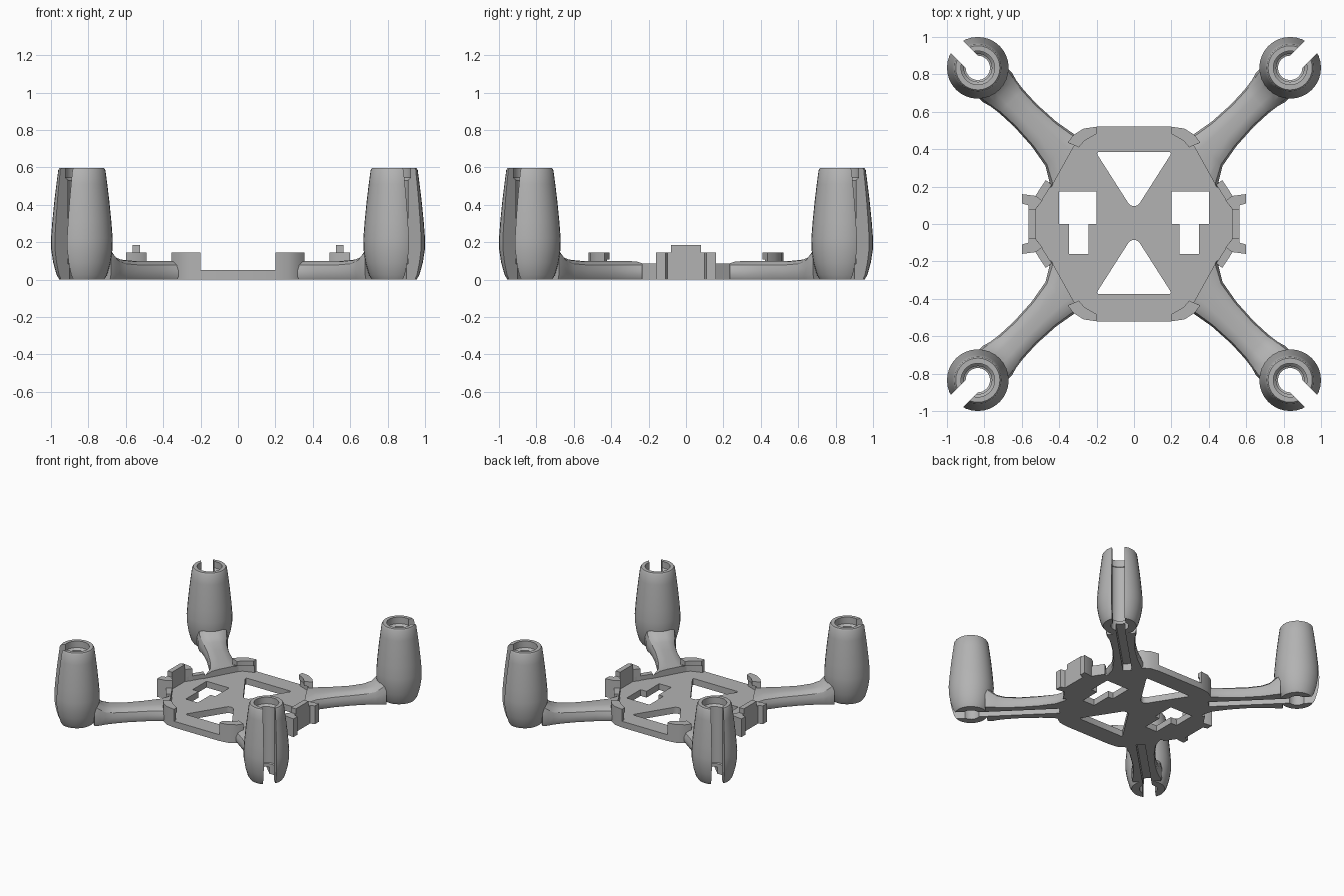
import bpy, bmesh, math
from mathutils import Vector, Matrix

cube = bpy.data.objects.get("Cube")
if cube:
    bpy.data.objects.remove(cube, do_unlink=True)

GREY = (0.45, 0.45, 0.45, 1)
grey = bpy.data.materials.new("plain grey plastic")
grey.use_nodes = True
grey.diffuse_color = GREY
grey.node_tree.nodes["Principled BSDF"].inputs["Base Color"].default_value = GREY
DIAG = Matrix.Rotation(math.pi / 4, 4, 'Z')
POD = 0.835
POD_D = POD * math.sqrt(2)


def finish(name, bm):
    bmesh.ops.recalc_face_normals(bm, faces=bm.faces)
    mesh = bpy.data.meshes.new(name)
    bm.to_mesh(mesh)
    bm.free()
    mesh.materials.append(grey)
    ob = bpy.data.objects.new(name, mesh)
    bpy.context.collection.objects.link(ob)
    return ob


def prism(name, pts, z0, z1, rounding=0):
    bm = bmesh.new()
    face = bm.faces.new([bm.verts.new((x, y, z0)) for x, y in pts])
    geom = bmesh.ops.extrude_face_region(bm, geom=[face])["geom"]
    top = [v for v in geom if isinstance(v, bmesh.types.BMVert)]
    bmesh.ops.translate(bm, verts=top, vec=(0, 0, z1 - z0))
    if rounding:
        edges = [e for e in bm.edges if abs(e.verts[0].co.z - e.verts[1].co.z) > 1e-4]
        bmesh.ops.bevel(bm, geom=edges, offset=rounding, segments=4,
                        profile=0.5, affect='EDGES')
    return finish(name, bm)


def rect(name, x0, x1, y0, y1, z0, z1):
    return prism(name, [(x0, y0), (x1, y0), (x1, y1), (x0, y1)], z0, z1)


def loft(bm, rings, closed_ends=True):
    rows = [[bm.verts.new(p) for p in ring] for ring in rings]
    for a, b in zip(rows, rows[1:]):
        for i in range(len(a)):
            j = (i + 1) % len(a)
            bm.faces.new((a[i], a[j], b[j], b[i]))
    if closed_ends:
        bm.faces.new(rows[0])
        bm.faces.new(rows[-1])


def lathe(name, profile, n=32):
    bm = bmesh.new()
    loft(bm, [[(POD + r * math.cos(2 * math.pi * i / n),
                POD + r * math.sin(2 * math.pi * i / n), z) for i in range(n)]
              for r, z in profile])
    return finish(name, bm)


def apply(ob, kind, **settings):
    mod = ob.modifiers.new(kind.lower(), kind)
    for key, value in settings.items():
        setattr(mod, key, value)
    bpy.ops.object.select_all(action='DESELECT')
    bpy.context.view_layer.objects.active = ob
    ob.select_set(True)
    bpy.ops.object.modifier_apply(modifier=mod.name)


def combine(ob, other, operation):
    apply(ob, 'BOOLEAN', object=other, operation=operation, solver='EXACT')
    bpy.data.objects.remove(other, do_unlink=True)


def mirror(ob, x=True, y=True):
    apply(ob, 'MIRROR', use_axis=(x, y, False), use_mirror_merge=False)


def smooth(ob, angle=30):
    bpy.ops.object.select_all(action='DESELECT')
    bpy.context.view_layer.objects.active = ob
    ob.select_set(True)
    bpy.ops.object.shade_smooth_by_angle(angle=math.radians(angle))


# Centre plate with triangular windows and stepped slots
quarter = [(0.2, 0.52), (0.27, 0.505), (0.32, 0.465), (0.455, 0.22), (0.53, 0.1)]
outline = quarter + [(x, -y) for x, y in reversed(quarter)]
outline += [(-x, -y) for x, y in quarter] + [(-x, y) for x, y in reversed(quarter)]
plate = prism("centre_plate", outline, 0, 0.05)
for base, apex in ((0.385, 0.095), (-0.375, -0.085)):
    combine(plate, prism("window_cutter", [(-0.205, base), (0.205, base), (0.02, apex), (-0.02, apex)],
                         -0.1, 0.2, 0.02), 'DIFFERENCE')
for s in (-1, 1):
    tee = [(0.2, 0.175), (0.4, 0.175), (0.4, 0), (0.348, 0),
           (0.348, -0.16), (0.242, -0.16), (0.242, 0), (0.2, 0)]
    combine(plate, prism("slot_cutter", [(s * x, y) for x, y in tee], -0.1, 0.2), 'DIFFERENCE')

# Flared arm, trimmed where it meets the plate
bm = bmesh.new()
stations = [(0.40, 0.21, 0.10), (0.474, 0.163, 0.10), (0.555, 0.115, 0.10),
            (0.68, 0.093, 0.10), (0.82, 0.085, 0.10), (0.93, 0.09, 0.108),
            (0.99, 0.098, 0.125), (1.03, 0.11, 0.16), (1.07, 0.11, 0.2)]
section = [(-0.93, 0), (-1, 0.15), (-1, 0.5), (-0.9, 0.78), (-0.65, 0.95), (-0.3, 1)]
section += [(-u, v) for u, v in reversed(section)]
loft(bm, [[DIAG @ Vector((d, u * w, v * h)) for u, v in section] for d, w, h in stations])
cut = bmesh.ops.bisect_plane(bm, geom=bm.verts[:] + bm.edges[:] + bm.faces[:],
                             plane_co=(0.435, 0.21, 0), plane_no=(0.27, 0.15, 0), clear_inner=True)
bmesh.ops.holes_fill(bm, edges=[e for e in bm.edges if e.is_boundary])
arms = finish("motor_arms", bm)

# Motor pod with bore, outward slot and wire channel
pod = lathe("motor_pod", [(0.12, 0), (0.135, 0.025), (0.153, 0.09), (0.164, 0.16), (0.165, 0.22),
                          (0.158, 0.31), (0.147, 0.42), (0.136, 0.51), (0.126, 0.585), (0.118, 0.597)])
combine(arms, pod, 'UNION')
bore = lathe("bore_cutter", [(0.065, -0.1), (0.065, 0.08), (0.075, 0.085),
                             (0.075, 0.53), (0.09, 0.545), (0.09, 0.7)])
combine(arms, bore, 'DIFFERENCE')


def diagonal_cut(d0, d1, half, z1):
    corners = [DIAG @ Vector((d, w, 0)) for d, w in ((d0, -half), (d1, -half), (d1, half), (d0, half))]
    combine(arms, prism("cutter", [(p.x, p.y) for p in corners], -0.1, z1), 'DIFFERENCE')


diagonal_cut(POD_D, POD_D + 0.4, 0.046, 0.8)
diagonal_cut(0.54, POD_D, 0.032, 0.055)
mirror(arms)

# Hooked corner clips: outer wall and overhanging cap
wall = prism("corner_clip_walls", [(0.2, 0.52), (0.27, 0.51), (0.325, 0.475), (0.355, 0.435),
                                   (0.325, 0.422), (0.285, 0.465), (0.2, 0.495)], 0, 0.11)
cap = prism("corner_clip_caps", [(0.2, 0.52), (0.27, 0.51), (0.325, 0.475), (0.355, 0.435),
                                 (0.295, 0.41), (0.265, 0.445), (0.2, 0.482)], 0.108, 0.145)
# Low rim, prongs and end wall on each side
rim = prism("side_rims", [(0.44, 0.21), (0.472, 0.235), (0.56, 0.1), (0.515, 0.09)], 0, 0.085)
prong = prism("side_prongs", [(0.49, 0.125), (0.525, 0.15), (0.6, 0.16), (0.6, 0.11),
                              (0.565, 0.1), (0.565, 0.08), (0.525, 0.08)], 0, 0.145)
end = rect("side_end_walls", 0.525, 0.565, -0.08, 0.08, 0, 0.185)
for ob in (wall, cap, rim, prong):
    mirror(ob)
mirror(end, y=False)
for ob in (plate, arms, wall, cap, rim, prong, end):
    smooth(ob)
